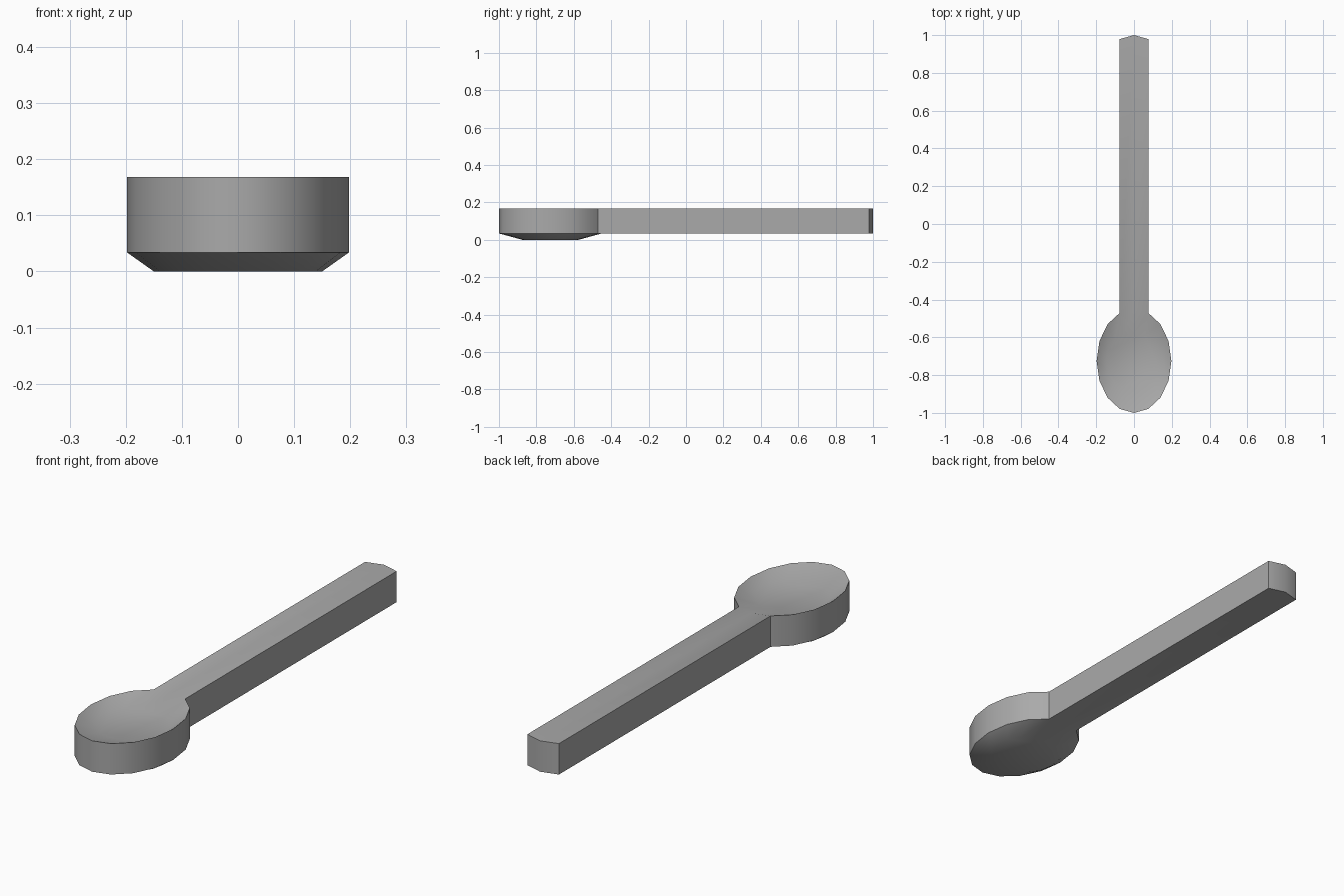
import bpy, bmesh
from math import sin, cos, pi, radians

cube = bpy.data.objects.get("Cube")
if cube:
    bpy.data.objects.remove(cube, do_unlink=True)

SIDES = 16
CENTRE_Y = -0.725
RADIUS_X, RADIUS_Y = 0.198, 0.275
RIM_TOP, RIM_BOTTOM, DIP = 0.168, 0.034, 0.034
HANDLE_SHIFT = 1.45

grey = bpy.data.materials.new("spoon grey")
grey.use_nodes = True
colour = (0.4, 0.4, 0.4, 1)
grey.diffuse_color = colour
grey.node_tree.nodes["Principled BSDF"].inputs["Base Color"].default_value = colour

bm = bmesh.new()


def ring(rx, ry, z):
    """Oval loop that starts at the back point."""
    return [bm.verts.new((rx * sin(2 * pi * i / SIDES),
                          CENTRE_Y + ry * cos(2 * pi * i / SIDES), z))
            for i in range(SIDES)]


def bridge(a, b):
    for i in range(SIDES):
        j = (i + 1) % SIDES
        bm.faces.new((a[i], a[j], b[j], b[i]))


# Bowl: sunken floor, rim wall and tapered underside
floor = ring(0.15, 0.15, RIM_TOP - DIP)
top = ring(RADIUS_X, RADIUS_Y, RIM_TOP)
bottom = ring(RADIUS_X, RADIUS_Y, RIM_BOTTOM)
base = ring(0.15, 0.15, 0)
for upper, lower in ((floor, top), (top, bottom), (bottom, base)):
    bridge(upper, lower)
bm.faces.new(floor)
bm.faces.new(base)

# Handle: the two back wall faces pulled out along y
back = [f for f in bm.faces if all(v in (top[-1], top[0], top[1], bottom[-1], bottom[0], bottom[1])
                                   for v in f.verts)]
pulled = bmesh.ops.extrude_face_region(bm, geom=back)["geom"]
bmesh.ops.translate(bm, vec=(0, HANDLE_SHIFT, 0),
                    verts=[v for v in pulled if isinstance(v, bmesh.types.BMVert)])
bmesh.ops.delete(bm, geom=[f for f in back if f.is_valid], context="FACES_ONLY")
bmesh.ops.recalc_face_normals(bm, faces=bm.faces)

mesh = bpy.data.meshes.new("spoon")
bm.to_mesh(mesh)
bm.free()
mesh.materials.append(grey)
spoon = bpy.data.objects.new("spoon", mesh)
bpy.context.collection.objects.link(spoon)

# Smooth bowl with crisp rim and handle edges
bpy.ops.object.select_all(action="DESELECT")
spoon.select_set(True)
bpy.context.view_layer.objects.active = spoon
bpy.ops.object.shade_smooth_by_angle(angle=radians(40))
